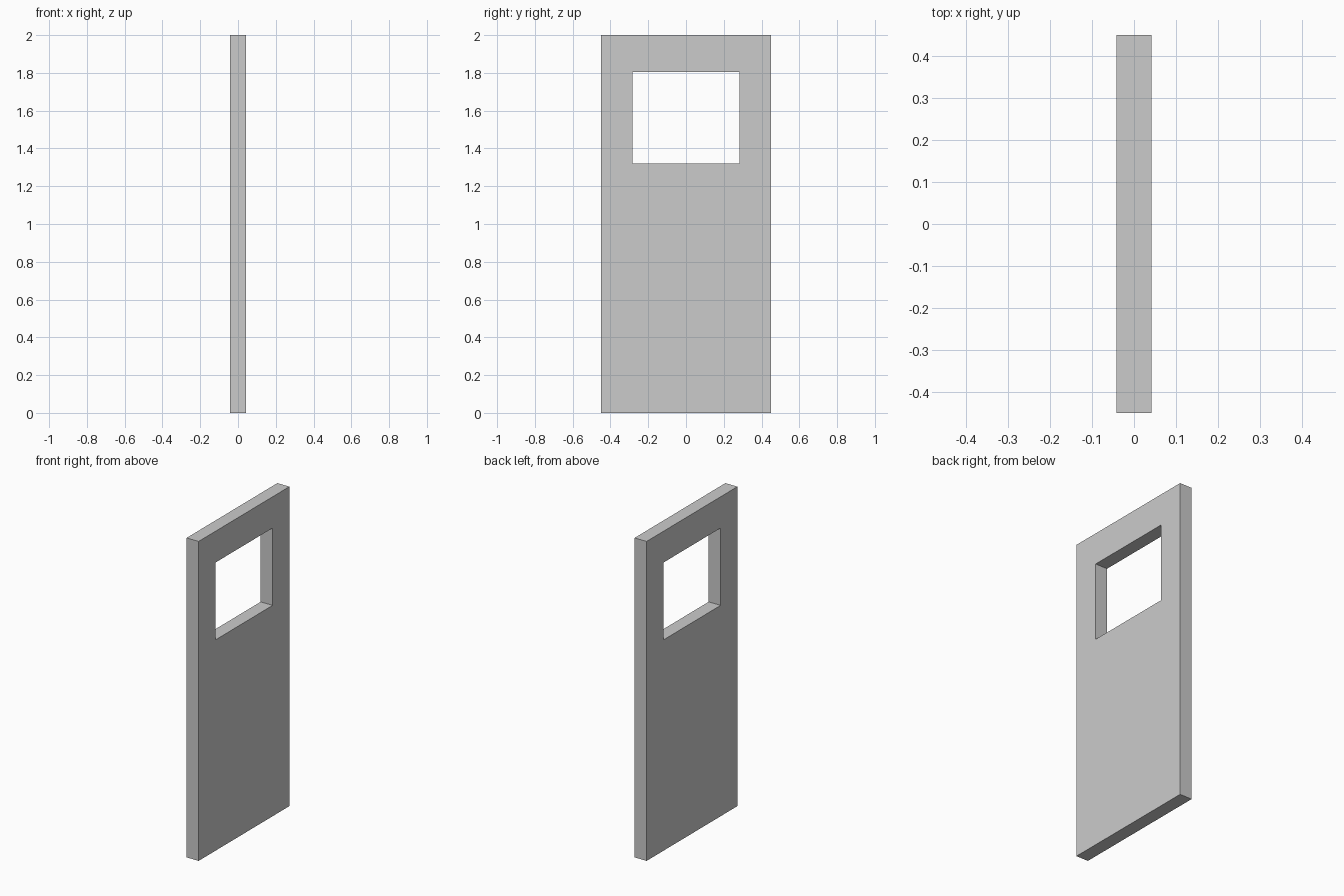
import bpy, bmesh

if "Cube" in bpy.data.objects:
    bpy.data.objects.remove(bpy.data.objects["Cube"])

HALF_T = 0.0415                        # half the door thickness
OUTER = (-0.449, 0.449, 0.0, 2.0)      # y min, y max, z min, z max
WINDOW = (-0.283, 0.283, 1.32, 1.804)


def ring(bm, rect, x):
    y0, y1, z0, z1 = rect
    return [bm.verts.new((x, y, z)) for y, z in ((y0, z0), (y1, z0), (y1, z1), (y0, z1))]


def bridge(bm, a, b):
    for i in range(4):
        j = (i + 1) % 4
        bm.faces.new((a[i], a[j], b[j], b[i]))


# Door panel: front and back borders, outer edges and window reveal
bm = bmesh.new()
loops = [ring(bm, OUTER, HALF_T), ring(bm, WINDOW, HALF_T),
         ring(bm, WINDOW, -HALF_T), ring(bm, OUTER, -HALF_T)]
for i in range(4):
    bridge(bm, loops[i], loops[(i + 1) % 4])
bmesh.ops.recalc_face_normals(bm, faces=bm.faces)

mesh = bpy.data.meshes.new("door_panel")
bm.to_mesh(mesh)
bm.free()
door = bpy.data.objects.new("door_panel", mesh)
bpy.context.collection.objects.link(door)
